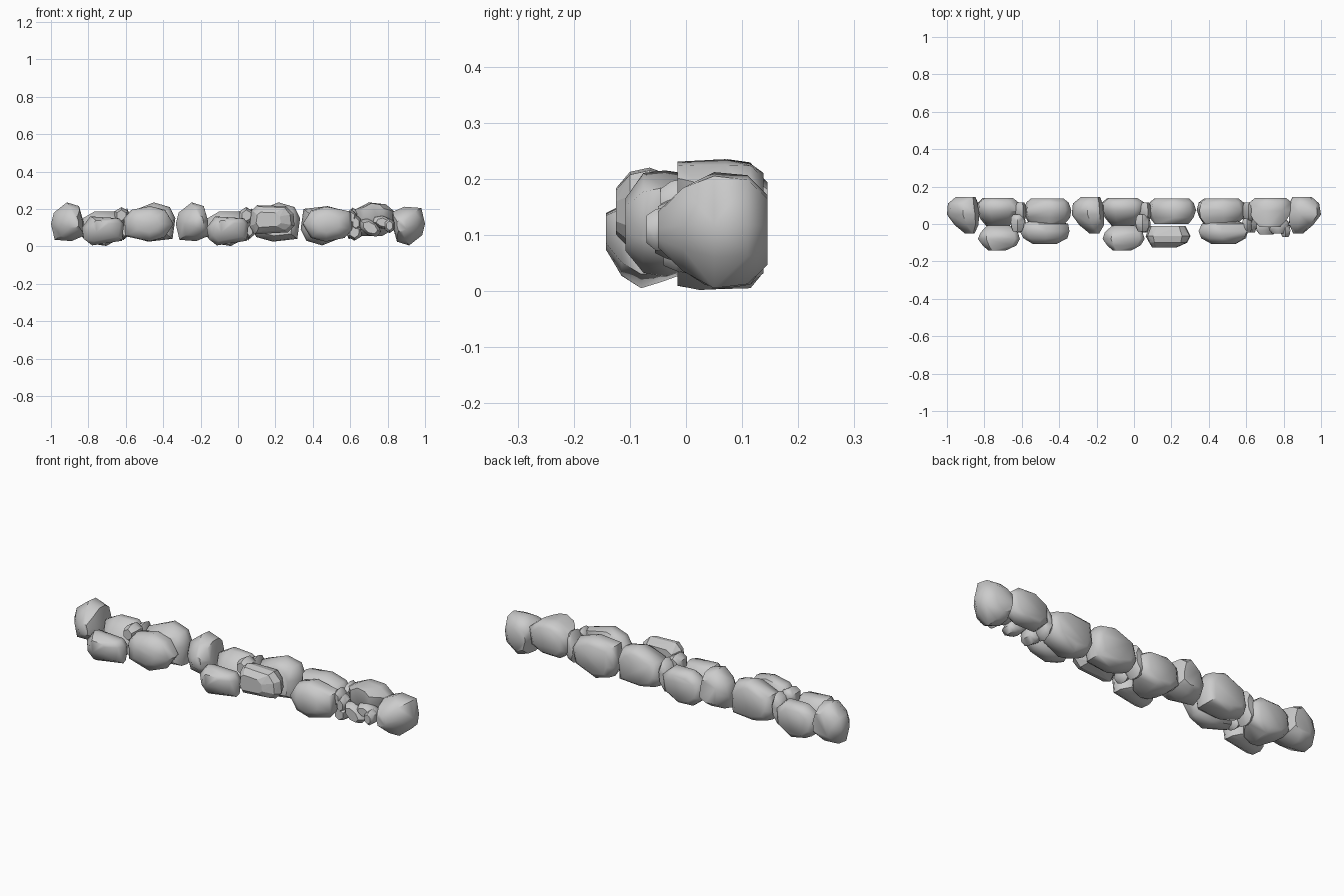
import bpy, bmesh, math, random
from mathutils import Vector

if "Cube" in bpy.data.objects:
    bpy.data.objects.remove(bpy.data.objects["Cube"])

random.seed(4)


def stone(name, profile, layers, section=0):
    """Hull of an x-z profile swept through (y, scale, dx, dz) layers, placed in one of three sections."""
    cu = (min(p[0] for p in profile) + max(p[0] for p in profile)) / 2
    cv = (min(p[1] for p in profile) + max(p[1] for p in profile)) / 2
    bm = bmesh.new()
    for y, s, du, dv in layers:
        for u, v in profile:
            k = s * (1 if s == 1 else random.uniform(0.92, 1.03))
            p = Vector((cu + (u - cu) * k + du, y, cv + (v - cv) * k + dv))
            # Sections 0 and 1 are shifted copies, section 2 is turned half round the y axis
            if section == 1:
                p.x += 0.667
            elif section == 2:
                p.x, p.z = -p.x, 0.24 - p.z
            bm.verts.new(p)
    bmesh.ops.convex_hull(bm, input=bm.verts)
    loose = [v for v in bm.verts if not v.link_faces]
    bmesh.ops.delete(bm, geom=loose, context="VERTS")
    bmesh.ops.recalc_face_normals(bm, faces=bm.faces)
    mesh = bpy.data.meshes.new(name)
    bm.to_mesh(mesh)
    bm.free()
    ob = bpy.data.objects.new(name, mesh)
    bpy.context.collection.objects.link(ob)
    bpy.ops.object.select_all(action="DESELECT")
    ob.select_set(True)
    bpy.context.view_layer.objects.active = ob
    bpy.ops.object.shade_smooth_by_angle(angle=math.radians(48))
    return ob


def oval(x0, x1, z0, z1, sides=7, lean=0.0):
    """Many-sided pebble outline filling a box, optionally leaning."""
    out = []
    for i in range(sides):
        a = 2 * math.pi * (i + 0.5) / sides
        c, s = math.cos(a), math.sin(a)
        out.append(((x0 + x1) / 2 + (x1 - x0) / 2 * c + lean * s,
                    (z0 + z1) / 2 + (z1 - z0) / 2 * s))
    return out


def depth(y0, y1, ends=0.65, du=0.0, dv=0.0):
    """Rounded layers between two depths."""
    d = y1 - y0
    return [(y0, ends, du, dv), (y0 + 0.25 * d, 0.93, du / 2, dv / 2),
            (y0 + 0.55 * d, 1, 0, 0), (y0 + 0.85 * d, 0.92, 0, 0), (y1, ends, 0, 0)]


end_outline = [(-1.0, 0.12), (-0.985, 0.18), (-0.915, 0.235), (-0.85, 0.215),
               (-0.827, 0.135), (-0.827, 0.055), (-0.89, 0.028), (-0.98, 0.035)]
back_outline = [(-0.845, 0.06), (-0.83, 0.15), (-0.77, 0.185), (-0.66, 0.185),
                (-0.61, 0.14), (-0.615, 0.05), (-0.70, 0.005), (-0.79, 0.015)]
round_outline = [(-0.595, 0.10), (-0.575, 0.185), (-0.45, 0.235), (-0.365, 0.21),
                 (-0.335, 0.15), (-0.35, 0.04), (-0.48, 0.025), (-0.57, 0.05)]
front_outline = [(-0.61, 0.15), (-0.57, 0.195), (-0.47, 0.215), (-0.39, 0.195),
                 (-0.345, 0.12), (-0.39, 0.05), (-0.47, 0.025), (-0.605, 0.055)]
low_outline = [(-0.835, 0.10), (-0.79, 0.16), (-0.635, 0.15), (-0.61, 0.12),
               (-0.62, 0.03), (-0.78, 0.005), (-0.825, 0.04)]
flat_outline = [(-0.605, 0.11), (-0.595, 0.19), (-0.565, 0.22), (-0.41, 0.215),
                (-0.37, 0.175), (-0.365, 0.11), (-0.40, 0.075), (-0.58, 0.065)]

# Stones shared by every section
for sec in range(3):
    stone("end_stone", end_outline,
          [(-0.05, 0.32, 0.035, 0), (-0.005, 0.76, 0.02, 0), (0.05, 1, 0, 0),
           (0.11, 0.93, 0, 0), (0.145, 0.6, 0.015, 0)], sec)
    stone("back_stone", back_outline,
          [(-0.015, 0.5, 0, -0.04), (0.025, 0.8, 0, -0.02), (0.07, 1, 0, 0),
           (0.115, 0.97, 0, 0), (0.138, 0.72, 0, 0)], sec)
    stone("round_back_stone", round_outline, depth(0.0, 0.135, 0.72), sec)
    # Thin wedges and pebbles filling the gap between the larger stones
    stone("gap_wedge", oval(-0.645, -0.575, 0.03, 0.205, 7, 0.01), depth(0.01, 0.115), sec)
    stone("gap_pebble_top", oval(-0.665, -0.58, 0.12, 0.21, 6), depth(-0.04, 0.05), sec)
    stone("gap_pebble_low", oval(-0.635, -0.575, 0.04, 0.13, 6), depth(-0.045, 0.03), sec)

# Large front stones
for sec in (0, 2):
    stone("front_stone", front_outline, depth(-0.108, 0.02, 0.5), sec)
for sec in (0, 1):
    stone("low_front_stone", low_outline,
          [(-0.143, 0.42, -0.01, 0.025), (-0.115, 0.82, 0, 0.01), (-0.08, 1, 0, 0),
           (-0.045, 0.92, 0, 0), (-0.008, 0.55, 0, -0.01)], sec)

# Angular slab in the middle section
slab = stone("angular_slab", flat_outline,
             [(-0.125, 0.55, -0.02, 0.0), (-0.10, 0.88, 0, 0), (-0.065, 1, 0, 0),
              (-0.01, 0.8, 0, 0)], 1)
for poly in slab.data.polygons:
    poly.use_smooth = False

# Small pebbles in front of the last section
stone("pebble_leaning", oval(0.65, 0.76, 0.05, 0.15, 7, -0.025), depth(-0.055, 0.025))
stone("pebble_upper", oval(0.72, 0.83, 0.09, 0.165, 7, -0.015), depth(-0.05, 0.025))
stone("pebble_outer", oval(0.78, 0.84, 0.07, 0.15, 6), depth(-0.07, -0.005))
stone("pebble_gap", oval(0.60, 0.66, 0.08, 0.17, 6), depth(-0.045, 0.03))
